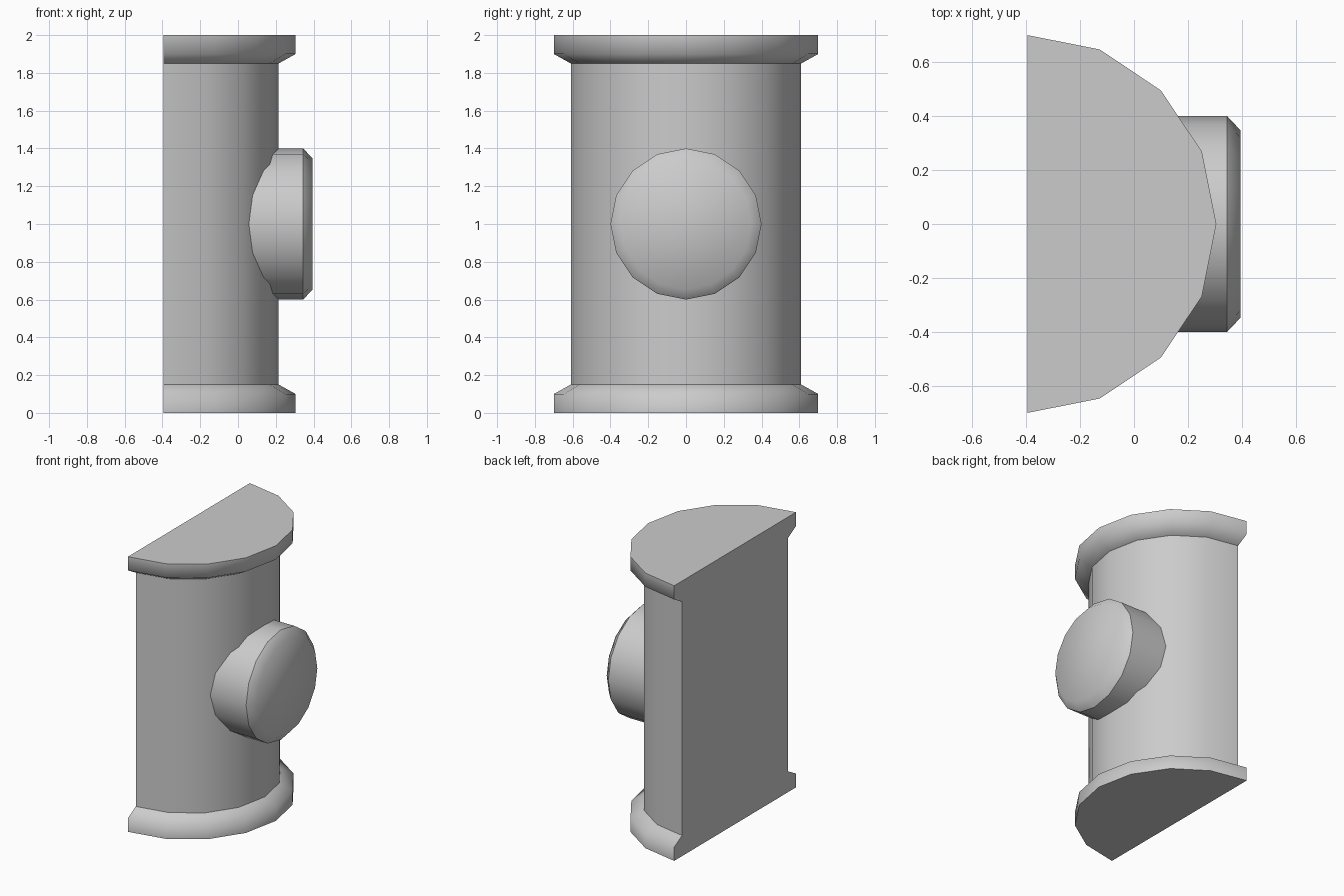
import bpy, bmesh
from math import cos, sin, pi
from mathutils import Vector

if "Cube" in bpy.data.objects:
    bpy.data.objects.remove(bpy.data.objects["Cube"])

BACK = -0.395  # x of the flat back plane, also the axis of the half round


def finish(name, bm, sharp):
    """Smooth shade, with the given edges and all flat caps kept sharp."""
    bmesh.ops.recalc_face_normals(bm, faces=bm.faces)
    for f in bm.faces:
        f.smooth = True
    for e in sharp:
        e.smooth = False
    mesh = bpy.data.meshes.new(name)
    bm.to_mesh(mesh)
    bm.free()
    obj = bpy.data.objects.new(name, mesh)
    bpy.context.collection.objects.link(obj)
    return obj


def skin(bm, rings, closed):
    """Quads between successive rings of vertices."""
    n = len(rings[0])
    for a, b in zip(rings, rings[1:]):
        for i in range(n if closed else n - 1):
            j = (i + 1) % n
            bm.faces.new((a[i], a[j], b[j], b[i]))


def ring_edges(bm, ring):
    found = [bm.edges.get((ring[i - 1], ring[i])) for i in range(len(ring))]
    return [e for e in found if e]


# Half column with a chamfered flange at each end
bm = bmesh.new()
profile = [(0.70, 0), (0.70, 0.10), (0.61, 0.15),
           (0.61, 1.85), (0.70, 1.90), (0.70, 2.0)]
rings = [[bm.verts.new((BACK + r * sin(i * pi / 8), -r * cos(i * pi / 8), z))
          for i in range(9)] for r, z in profile]
skin(bm, rings, False)
bm.faces.new(rings[0])
bm.faces.new(rings[-1])
back = bm.faces.new([r[0] for r in rings] + [r[-1] for r in reversed(rings)])
sharp = list(back.edges)
for k in (0, 2, 3, 5):
    sharp += ring_edges(bm, rings[k])
finish("half_column", bm, sharp)

# Round boss with a chamfered rim, let into the front of the column
bm = bmesh.new()
profile = [(0.40, 0.02), (0.40, 0.345), (0.347, 0.395)]
rings = [[bm.verts.new((x, r * cos(i * pi / 8), 1 + r * sin(i * pi / 8)))
          for i in range(16)] for r, x in profile]
skin(bm, rings, True)
bm.faces.new(rings[0])
bm.faces.new(rings[-1])
finish("round_boss", bm, ring_edges(bm, rings[0]) + ring_edges(bm, rings[1]))
